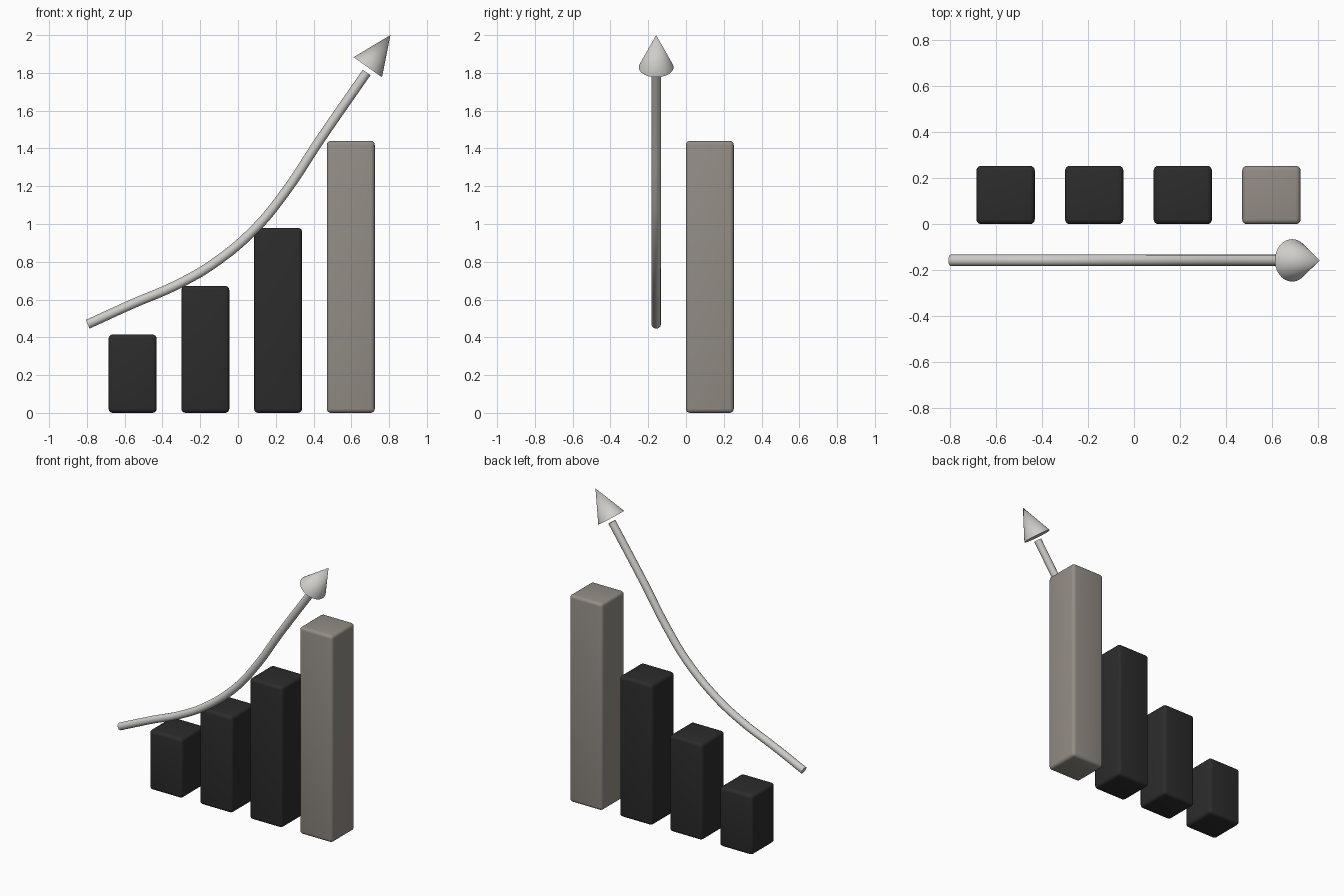
import bpy
from mathutils import Vector

if "Cube" in bpy.data.objects:
    bpy.data.objects.remove(bpy.data.objects["Cube"])


def material(name, rgb):
    m = bpy.data.materials.new(name)
    m.diffuse_color = (*rgb, 1)
    m.use_nodes = True
    m.node_tree.nodes["Principled BSDF"].inputs["Base Color"].default_value = m.diffuse_color
    return m


dark = material("charcoal", (0.025, 0.025, 0.025))
taupe = material("taupe", (0.29, 0.265, 0.235))
silver = material("silver", (0.62, 0.61, 0.58))


def finish(obj, name, mat):
    obj.name = name
    obj.data.materials.append(mat)
    bpy.ops.object.select_all(action='DESELECT')
    obj.select_set(True)
    bpy.context.view_layer.objects.active = obj


# Chart bars: four rounded columns, the tallest highlighted
WIDTH = 0.254
for i, height in enumerate((0.415, 0.672, 0.98, 1.44)):
    bpy.ops.mesh.primitive_cube_add(
        size=1, location=(-0.558 + i * 0.385, WIDTH / 2 - 0.001, height / 2))
    bar = bpy.context.object
    bar.scale = (WIDTH, WIDTH, height)
    finish(bar, f"bar_{i + 1}", taupe if i == 3 else dark)
    bpy.ops.object.transform_apply(location=False, rotation=False, scale=True)
    bevel = bar.modifiers.new("rounded_edges", 'BEVEL')
    bevel.width = 0.022
    bevel.segments = 4
    bpy.ops.object.modifier_apply(modifier=bevel.name)
    bpy.ops.object.shade_smooth_by_angle()

# Arrow shaft: round tube along a rising curve in front of the bars
ARROW_Y = -0.158
path = [(-0.796, 0.469), (-0.57, 0.572), (-0.31, 0.685), (-0.12, 0.797),
        (0.10, 0.985), (0.25, 1.169), (0.437, 1.45), (0.681, 1.802)]
curve = bpy.data.curves.new("arrow_shaft", 'CURVE')
curve.dimensions = '3D'
curve.bevel_depth = 0.025
curve.bevel_resolution = 6
curve.resolution_u = 10
curve.use_fill_caps = True
spline = curve.splines.new('BEZIER')
spline.bezier_points.add(len(path) - 1)
for point, (x, z) in zip(spline.bezier_points, path):
    point.co = (x, ARROW_Y, z)
    point.handle_left_type = point.handle_right_type = 'AUTO'
shaft = bpy.data.objects.new("arrow_shaft", curve)
bpy.context.collection.objects.link(shaft)
finish(shaft, "arrow_shaft", silver)
bpy.ops.object.convert(target='MESH')
bpy.ops.object.shade_smooth_by_angle()

# Arrow head: cone floating just past the end of the shaft
base = Vector((0.687, ARROW_Y, 1.830))
tip = Vector((0.807, ARROW_Y, 2.0))
axis = tip - base
bpy.ops.mesh.primitive_cone_add(
    vertices=48, radius1=0.092, radius2=0, depth=axis.length,
    location=(base + tip) / 2,
    rotation=axis.to_track_quat('Z', 'Y').to_euler())
finish(bpy.context.object, "arrow_head", silver)
bpy.ops.object.shade_smooth_by_angle()
